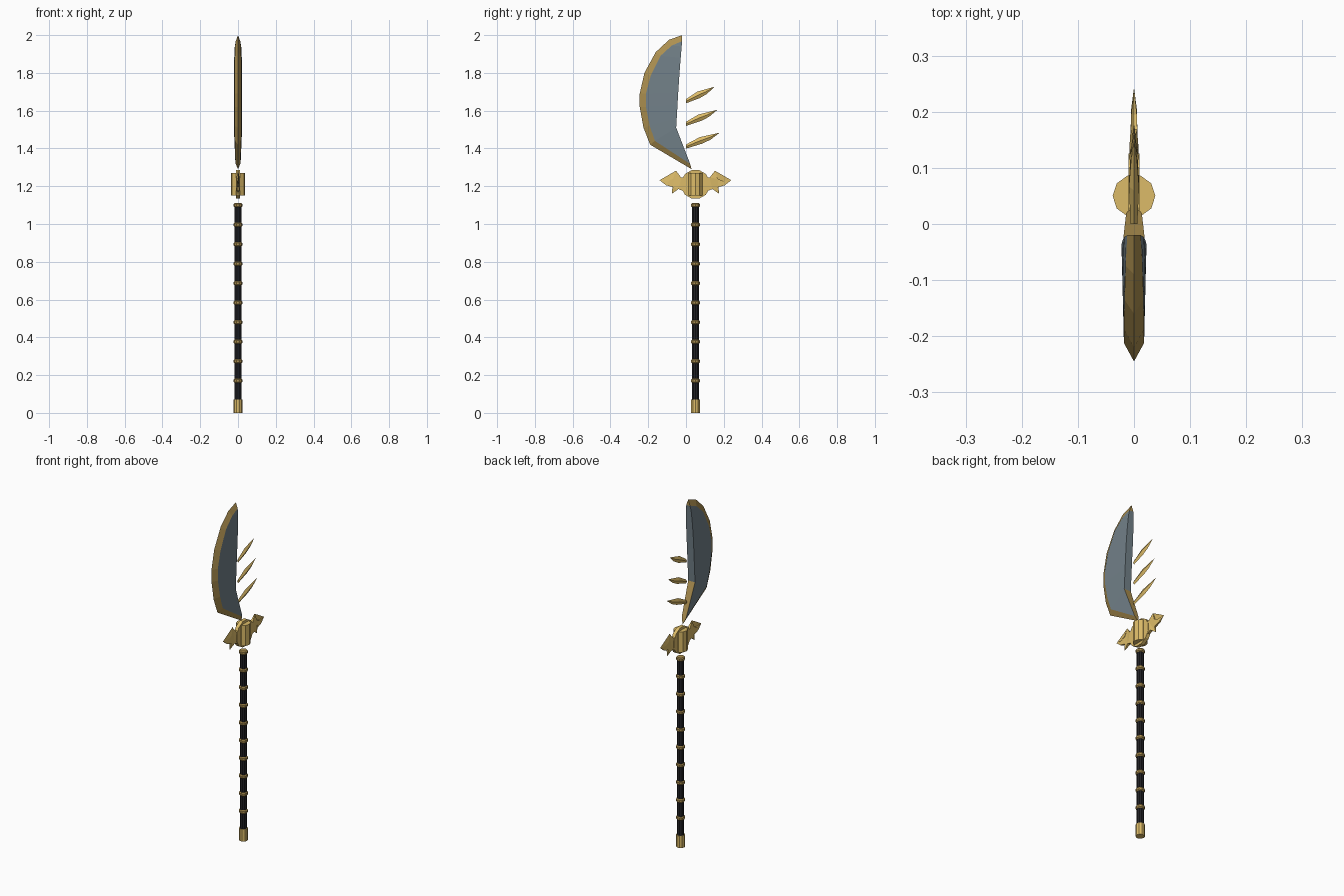
import bpy, bmesh, math

if "Cube" in bpy.data.objects:
    bpy.data.objects.remove(bpy.data.objects["Cube"])

CY = 0.05  # shaft axis in y


def material(name, col):
    m = bpy.data.materials.new(name)
    m.diffuse_color = (*col, 1)
    m.use_nodes = True
    m.node_tree.nodes["Principled BSDF"].inputs["Base Color"].default_value = m.diffuse_color
    return m


GOLD = material("gold", (0.72, 0.50, 0.14))
BRONZE = material("bronze", (0.42, 0.28, 0.08))
STEEL = material("steel", (0.17, 0.22, 0.25))
BLACK = material("black_grip", (0.015, 0.015, 0.018))


def finish(name, bm, *mats):
    bmesh.ops.remove_doubles(bm, verts=bm.verts, dist=1e-5)
    bmesh.ops.recalc_face_normals(bm, faces=bm.faces)
    me = bpy.data.meshes.new(name)
    bm.to_mesh(me)
    bm.free()
    for m in mats:
        me.materials.append(m)
    ob = bpy.data.objects.new(name, me)
    bpy.context.collection.objects.link(ob)
    return ob


def lathe(name, profile, mat, sides=10):
    # closed stack of rings from (radius, z) pairs
    bm = bmesh.new()
    rings = [[bm.verts.new((r * math.cos(2 * math.pi * i / sides),
                            CY + r * math.sin(2 * math.pi * i / sides), z))
              for i in range(sides)] for r, z in profile]
    for a, b in zip(rings, rings[1:]):
        for i in range(sides):
            j = (i + 1) % sides
            bm.faces.new((a[i], a[j], b[j], b[i]))
    bm.faces.new(rings[0])
    bm.faces.new(rings[-1])
    return finish(name, bm, mat)


def plate(name, outline, mat):
    # flat (y, z, half thickness) outline; zero thickness makes a sharp tip
    bm = bmesh.new()
    sides = [[bm.verts.new((s * t, y, z)) for y, z, t in outline] for s in (-1, 1)]
    n = len(outline)
    for i in range(n):
        j = (i + 1) % n
        bm.faces.new((sides[0][i], sides[0][j], sides[1][j], sides[1][i]))
    caps = [bm.faces.new(s) for s in sides]
    bmesh.ops.triangulate(bm, faces=caps)
    return finish(name, bm, mat)


# Shaft, pommel and rings
lathe("shaft", [(0.019, 0.05), (0.019, 1.10)], BLACK)
lathe("pommel", [(0.024, 0), (0.024, 0.07)], GOLD)
for k in range(10):
    z = 0.17 + 0.1033 * k
    lathe(f"shaft_ring_{k + 1}", [(0.019, z - 0.011), (0.024, z - 0.006),
                                  (0.024, z + 0.006), (0.019, z + 0.011)], BRONZE)

# Guard: drum, round plate and mirrored spiked wings
lathe("guard_drum", [(0.038, 1.15), (0.038, 1.27)], GOLD)
plate("guard_plate", [(CY + 0.078 * math.cos(math.pi * (i + 0.5) / 6),
                       1.21 + 0.078 * math.sin(math.pi * (i + 0.5) / 6), 0.010)
                      for i in range(12)], GOLD)
WING = [(0.04, 1.255, 0.009), (0.075, 1.245, 0.008), (0.103, 1.282, 0.001),
        (0.118, 1.24, 0.006), (0.145, 1.228, 0.005), (0.19, 1.232, 0.0005),
        (0.155, 1.205, 0.005), (0.12, 1.195, 0.006), (0.125, 1.16, 0.001),
        (0.09, 1.185, 0.008), (0.04, 1.165, 0.009)]
for side, s in (("front", -1), ("back", 1)):
    plate(f"guard_wing_{side}", [(CY + s * d, z, t) for d, z, t in WING], GOLD)

# Blade stations: outer edge, bevel line, spine (y, z each), then half thicknesses
STATIONS = [
    (0.03, 1.29, 0.022, 1.318, 0.019, 1.326, 0.012, 0.014),
    (-0.19, 1.42, -0.165, 1.44, -0.052, 1.51, 0.017, 0.022),
    (-0.225, 1.51, -0.192, 1.52, -0.049, 1.56, 0.018, 0.022),
    (-0.245, 1.62, -0.212, 1.62, -0.045, 1.63, 0.018, 0.022),
    (-0.245, 1.69, -0.212, 1.69, -0.041, 1.70, 0.018, 0.022),
    (-0.22, 1.80, -0.187, 1.785, -0.035, 1.79, 0.018, 0.022),
    (-0.16, 1.91, -0.135, 1.89, -0.028, 1.88, 0.017, 0.020),
    (-0.09, 1.975, -0.075, 1.945, -0.023, 1.94, 0.015, 0.017),
    (-0.02, 2.0, -0.02, 1.968, -0.02, 1.966, 0.012, 0.012)]
bm = bmesh.new()
rows = []
for oy, oz, iy, iz, sy, sz, ti, ts in STATIONS:
    rows.append([bm.verts.new(p) for p in (
        (0, oy, oz), (ti, iy, iz), (ts, sy, sz), (-ts, sy, sz), (-ti, iy, iz))])
for k, (a, b) in enumerate(zip(rows, rows[1:])):
    for i in range(5):
        j = (i + 1) % 5
        f = bm.faces.new((a[i], a[j], b[j], b[i]))
        gold = i in (0, 4) or (i == 2 and k == 0)
        f.material_index = 1 if gold else 0
for r in (rows[0], rows[-1]):
    bm.faces.new(r).material_index = 1
finish("blade", bm, STEEL, BRONZE)

# Three floating back spikes: diamond sections along a rising line
for k, (z0, y1, z1) in enumerate([(1.41, 0.175, 1.482), (1.53, 0.163, 1.603), (1.65, 0.148, 1.725)]):
    bm = bmesh.new()
    secs = []
    for t, sag, h, w in ((0, 0, 0.011, 0.006), (0.45, 0, 0.017, 0.009),
                         (0.72, -0.003, 0.012, 0.006), (1, 0, 0.0008, 0.0008)):
        y, z = y1 * t, z0 + (z1 - z0) * t + sag
        secs.append([bm.verts.new(p) for p in (
            (w, y, z), (0, y - 0.4 * h * (t > 0), z + h), (-w, y, z), (0, y + 0.4 * h * (t > 0), z - h))])
    for a, b in zip(secs, secs[1:]):
        for i in range(4):
            j = (i + 1) % 4
            bm.faces.new((a[i], a[j], b[j], b[i]))
    bm.faces.new(secs[0])
    bm.faces.new(secs[-1])
    finish(f"back_spike_{k + 1}", bm, GOLD)
